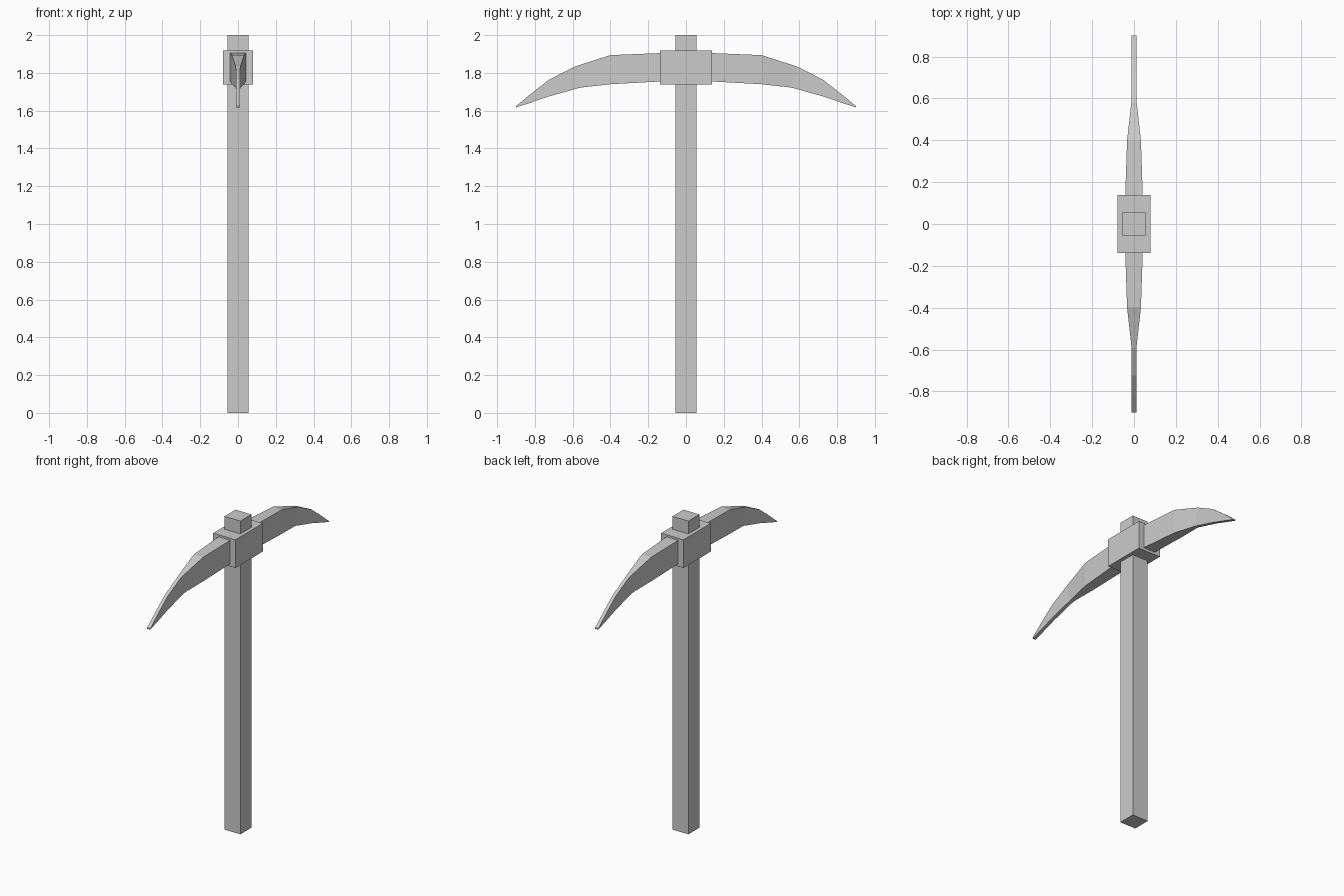
import bpy, bmesh

if "Cube" in bpy.data.objects:
    bpy.data.objects.remove(bpy.data.objects["Cube"])


def box(name, half_x, half_y, z0, z1):
    bpy.ops.mesh.primitive_cube_add(size=1, location=(0, 0, (z0 + z1) / 2))
    ob = bpy.context.object
    ob.name = name
    ob.scale = (2 * half_x, 2 * half_y, z1 - z0)
    bpy.ops.object.transform_apply(location=False, rotation=False, scale=True)
    return ob


# Square wooden shaft and the collar around it
box("handle", 0.056, 0.056, 0, 2)
box("collar", 0.079, 0.138, 1.738, 1.918)

# Curved pick head: (top y, top z, bottom y, bottom z, half width)
half = [
    (0.13, 1.905, 0.13, 1.755, 0.042),
    (0.40, 1.894, 0.40, 1.740, 0.033),
    (0.59, 1.833, 0.56, 1.722, 0.012),
    (0.725, 1.764, 0.73, 1.674, 0.011),
    (0.82, 1.690, 0.83, 1.640, 0.011),
    (0.90, 1.624, 0.90, 1.617, 0.011),
]
sections = [(-a, b, -c, d, w) for a, b, c, d, w in reversed(half)] + half

bm = bmesh.new()
rings = []
for ty, tz, by, bz, w in sections:
    rings.append([bm.verts.new(p) for p in
                  ((-w, ty, tz), (w, ty, tz), (w, by, bz), (-w, by, bz))])
for a, b in zip(rings, rings[1:]):
    for i in range(4):
        j = (i + 1) % 4
        bm.faces.new((a[i], a[j], b[j], b[i]))
bm.faces.new(rings[0])
bm.faces.new(rings[-1])
bmesh.ops.recalc_face_normals(bm, faces=bm.faces)
mesh = bpy.data.meshes.new("pick_head")
bm.to_mesh(mesh)
bm.free()
bpy.context.collection.objects.link(bpy.data.objects.new("pick_head", mesh))
